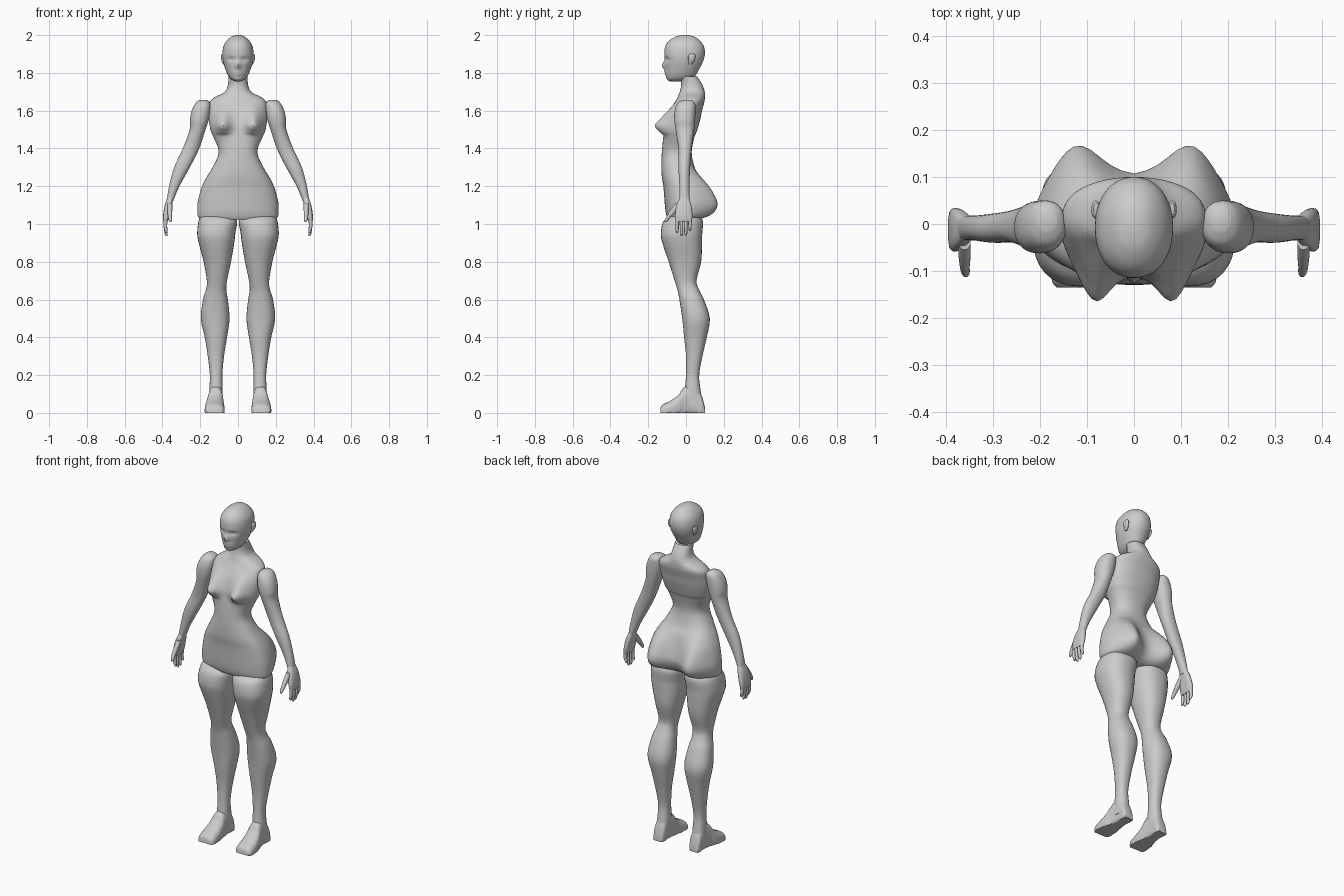
import bpy, bmesh, math
from mathutils import Vector


def smooth_rows(rows, steps):
    """Catmull-Rom interpolation between section rows."""
    rows = [Vector(r) for r in rows]
    out = []
    for i in range(len(rows) - 1):
        a, b = rows[max(i - 1, 0)], rows[i]
        c, d = rows[i + 1], rows[min(i + 2, len(rows) - 1)]
        for k in range(steps):
            t = k / steps
            out.append(0.5 * (2 * b + (c - a) * t + (2 * a - 5 * b + 4 * c - d) * t * t
                              + (3 * b - a - 3 * c + d) * t ** 3))
    return out + [rows[-1]]


def loft(name, rows, n=2.2, sides=32, steps=4, shape=None, along_y=False, mirror=False):
    """Skin superellipse sections; row = (level, x0, x1, v0, v1, extras...)."""
    bm = bmesh.new()
    rings = []
    for r in smooth_rows(rows, steps):
        ring = []
        for k in range(sides):
            t = 2 * math.pi * k / sides
            c, s = math.cos(t), math.sin(t)
            x = (r[1] + r[2]) / 2 + (r[2] - r[1]) / 2 * math.copysign(abs(c) ** (2 / n), c)
            v = (r[3] + r[4]) / 2 + (r[4] - r[3]) / 2 * math.copysign(abs(s) ** (2 / n), s)
            co = Vector((x, r[0], max(v, 0))) if along_y else Vector((x, v, r[0]))
            if shape:
                co = shape(co, s, r)
            ring.append(bm.verts.new(co))
        rings.append(ring)
    for a, b in zip(rings, rings[1:]):
        for k in range(sides):
            j = (k + 1) % sides
            bm.faces.new((a[k], a[j], b[j], b[k]))
    bm.faces.new(rings[0])
    bm.faces.new(rings[-1])
    bmesh.ops.recalc_face_normals(bm, faces=bm.faces)
    me = bpy.data.meshes.new(name)
    bm.to_mesh(me)
    bm.free()
    for p in me.polygons:
        p.use_smooth = True
    me.set_sharp_from_angle(angle=math.radians(45))
    ob = bpy.data.objects.new(name, me)
    bpy.context.collection.objects.link(ob)
    if mirror:
        m = ob.modifiers.new("Mirror", 'MIRROR')
        m.use_mirror_merge = False
    return ob


def bell(d, width):
    return math.exp(-(d / width) ** 2)


# Torso and neck: (z, half width, front, back, bust, seat)
def torso_shape(co, s, r):
    if s < 0:
        co.y -= r[5] * bell(abs(co.x) - 0.085, 0.042) * abs(s) ** 0.5
    else:
        co.y += r[6] * bell(abs(co.x) - 0.13, 0.07) * abs(s) ** 0.5
    return co


torso = [
    (1.78, .050, -.030, .060, 0, 0), (1.74, .053, -.025, .085, 0, 0),
    (1.71, .062, -.030, .097, 0, 0), (1.69, .085, -.037, .100, 0, 0),
    (1.67, .125, -.045, .100, 0, 0), (1.645, .150, -.060, .097, 0, 0),
    (1.60, .155, -.085, .085, .02, 0), (1.56, .155, -.100, .077, .045, 0),
    (1.52, .150, -.110, .066, .07, 0), (1.485, .142, -.115, .055, .035, 0),
    (1.46, .130, -.120, .045, .005, 0), (1.38, .102, -.128, .030, 0, 0),
    (1.30, .135, -.130, .045, 0, .01), (1.25, .165, -.128, .070, 0, .03),
    (1.20, .190, -.120, .085, 0, .06), (1.14, .208, -.115, .100, 0, .08),
    (1.10, .215, -.112, .105, 0, .083), (1.065, .215, -.108, .095, 0, .075),
    (1.04, .212, -.102, .080, 0, .05), (1.025, .200, -.095, .060, 0, .02)]
loft("torso", [(z, -w, w, f, b, bust, seat) for z, w, f, b, bust, seat in torso],
     n=2.3, sides=64, shape=torso_shape)


# Head with nose, eye hollows, lips
def face_shape(co, s, r):
    if s < 0:
        x, z = abs(co.x), co.z
        co.y -= 0.018 * bell(x, .014) * bell(z - 1.838, .022)
        co.y += 0.010 * bell(x - .034, .022) * bell(z - 1.872, .012)
        co.y -= 0.006 * bell(x, .02) * (bell(z - 1.806, .006) + bell(z - 1.792, .006))
    return co


head = [(2.0, .012, -.02, .01), (1.992, .035, -.055, .045), (1.97, .060, -.09, .075),
        (1.94, .077, -.11, .095), (1.90, .083, -.115, .10), (1.86, .079, -.112, .09),
        (1.82, .067, -.108, .07), (1.785, .052, -.106, .05), (1.765, .035, -.10, .02),
        (1.755, .015, -.085, -.03)]
loft("head", [(z, -w, w, f, b) for z, w, f, b in head], n=2.15, sides=64, steps=6,
     shape=face_shape)
loft("ear", [(1.90, .074, .086, .02, .045), (1.89, .072, .091, .012, .05),
             (1.865, .070, .088, .012, .045), (1.845, .066, .078, .012, .028)],
     sides=16, mirror=True)

# Legs
loft("leg", [(1.04, .010, .200, -.090, .075), (1.01, .004, .210, -.122, .090),
             (.95, .014, .216, -.133, .086), (.90, .020, .208, -.125, .085),
             (.80, .037, .182, -.092, .080), (.70, .058, .165, -.060, .056),
             (.65, .062, .170, -.045, .070), (.60, .054, .185, -.035, .095),
             (.50, .045, .197, -.020, .126), (.40, .058, .176, -.010, .110),
             (.30, .074, .160, 0, .087), (.20, .083, .149, 0, .070),
             (.12, .081, .152, -.006, .077), (.04, .083, .155, -.01, .092)],
     n=2.3, mirror=True)
loft("foot", [(-.135, .085, .165, -.02, .030), (-.12, .073, .175, -.03, .046),
              (-.08, .071, .176, -.03, .066), (-.04, .074, .170, -.03, .095),
              (-.01, .078, .160, -.03, .135), (.04, .082, .153, -.03, .150),
              (.08, .083, .152, -.03, .100), (.10, .092, .145, -.03, .030)],
     n=2.5, along_y=True, mirror=True)

# Arms
loft("arm", [(1.657, .165, .205, -.015, .030), (1.64, .147, .225, -.045, .048),
             (1.60, .145, .245, -.060, .050), (1.55, .155, .255, -.062, .048),
             (1.50, .172, .256, -.055, .043), (1.40, .205, .292, -.040, .030),
             (1.30, .255, .338, -.040, .022), (1.20, .310, .365, -.035, .018),
             (1.12, .344, .378, -.035, .018)], mirror=True)

# Hands
loft("palm", [(1.14, .342, .374, -.033, .016), (1.10, .350, .388, -.050, .028),
              (1.05, .362, .396, -.058, .034), (1.02, .370, .396, -.058, .032),
              (1.012, .374, .393, -.054, .029)], n=2.8, sides=24, mirror=True)
for i, (y, tip) in enumerate([(-.047, .952), (-.024, .937), (-.001, .940), (.021, .962)]):
    loft(f"finger_{i + 1}", [(1.04, .372, .394, y - .010, y + .010),
                             (.99, .375, .394, y - .009, y + .009),
                             (tip + .012, .372, .388, y - .008, y + .008),
                             (tip, .374, .382, y - .004, y + .004)],
         sides=12, mirror=True)
loft("thumb", [(1.11, .348, .374, -.055, -.015), (1.07, .348, .374, -.085, -.045),
               (1.04, .350, .371, -.103, -.077), (1.02, .350, .367, -.113, -.093),
               (1.01, .354, .363, -.111, -.101)], sides=16, mirror=True)
